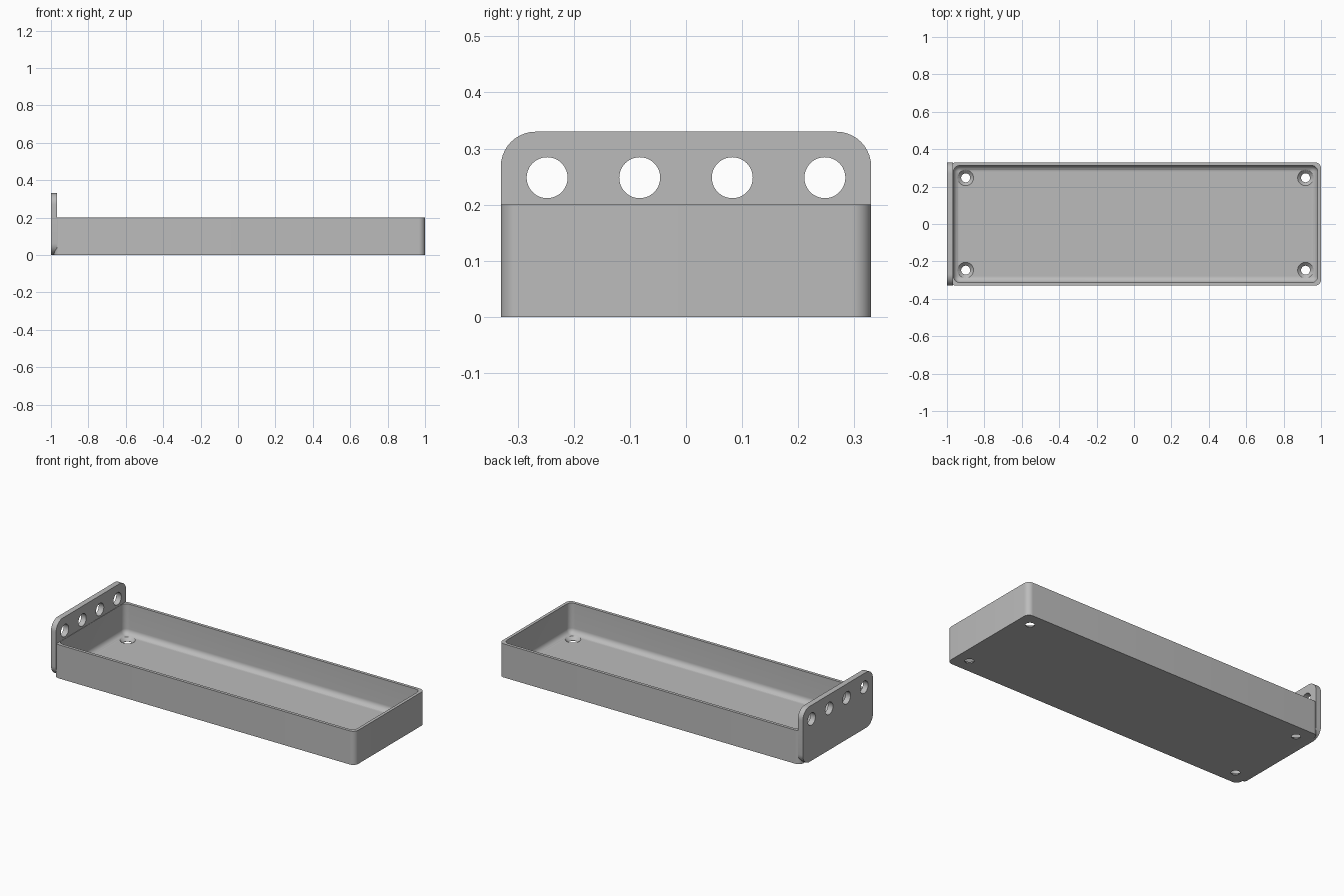
import bpy, bmesh, math
from mathutils import Matrix, Vector

cube = bpy.data.objects.get("Cube")
if cube:
    bpy.data.objects.remove(cube, do_unlink=True)

# Overall sizes
HALF_W, TRAY_H, PLATE_H = 0.33, 0.2, 0.33
TRAY_L, TRAY_R = -0.983, 1.0
WALL, FLOOR, INSET = 0.018, 0.02, 0.083

grey = bpy.data.materials.new("plain grey")
grey.use_nodes = True
grey.diffuse_color = (0.5, 0.5, 0.5, 1)
grey.node_tree.nodes["Principled BSDF"].inputs["Base Color"].default_value = (0.5, 0.5, 0.5, 1)


def add_object(name, bm):
    bmesh.ops.recalc_face_normals(bm, faces=bm.faces)
    mesh = bpy.data.meshes.new(name)
    bm.to_mesh(mesh)
    bm.free()
    mesh.materials.append(grey)
    ob = bpy.data.objects.new(name, mesh)
    bpy.context.collection.objects.link(ob)
    return ob


def rounded_box(name, lo, hi, radius, choose):
    """Box between two corners; edges picked by choose(direction, middle) are rounded."""
    lo, hi = Vector(lo), Vector(hi)
    bm = bmesh.new()
    bmesh.ops.create_cube(bm, size=1)
    for v in bm.verts:
        v.co = (lo + hi) / 2 + v.co * (hi - lo)
    edges = [e for e in bm.edges
             if choose((e.verts[1].co - e.verts[0].co).normalized(),
                       (e.verts[0].co + e.verts[1].co) / 2)]
    bmesh.ops.bevel(bm, geom=edges, offset=radius, segments=10, profile=0.5,
                    affect='EDGES', clamp_overlap=True)
    return add_object(name, bm)


def cone(name, r1, r2, depth, place):
    bm = bmesh.new()
    bmesh.ops.create_cone(bm, cap_ends=True, segments=48, radius1=r1, radius2=r2,
                          depth=depth, matrix=place)
    return add_object(name, bm)


def carve(target, cutters):
    for c in cutters:
        c.hide_render = True
        mod = target.modifiers.new("cut", 'BOOLEAN')
        mod.operation, mod.solver, mod.object = 'DIFFERENCE', 'EXACT', c
    deps = bpy.context.evaluated_depsgraph_get()
    mesh = bpy.data.meshes.new_from_object(target.evaluated_get(deps))
    target.modifiers.clear()
    target.data = mesh
    for c in cutters:
        bpy.data.objects.remove(c, do_unlink=True)


def smooth(ob):
    bpy.ops.object.select_all(action='DESELECT')
    ob.select_set(True)
    bpy.context.view_layer.objects.active = ob
    bpy.ops.object.shade_smooth_by_angle(angle=math.radians(30))


# Tray: box with rounded upright corners
tray = rounded_box("tray", (TRAY_L, -HALF_W, 0), (TRAY_R, HALF_W, TRAY_H), 0.033,
                   lambda d, m: abs(d.z) > 0.9)

# Hollow with rounded corners and a filleted floor
cutters = [rounded_box("hollow_cutter",
                       (TRAY_L + WALL, -HALF_W + WALL, FLOOR),
                       (TRAY_R - WALL, HALF_W - WALL, TRAY_H + 0.1), 0.032,
                       lambda d, m: abs(d.z) > 0.9 or m.z < FLOOR + 0.01)]

# Countersunk screw holes through the floor
for x in (TRAY_L + INSET, TRAY_R - INSET):
    for y in (-HALF_W + INSET, HALF_W - INSET):
        cutters.append(cone("screw_cutter", 0.024, 0.024, 0.1,
                            Matrix.Translation((x, y, 0))))
        cutters.append(cone("sink_cutter", 0.024, 0.044, 0.02,
                            Matrix.Translation((x, y, FLOOR - 0.008))))
carve(tray, cutters)
smooth(tray)

# End plate with four rounded corners and a row of holes
plate = rounded_box("end_plate", (-1, -HALF_W, 0), (-0.967, HALF_W, PLATE_H), 0.062,
                    lambda d, m: abs(d.x) > 0.9)
carve(plate, [cone("hole_cutter", 0.0365, 0.0365, 0.2,
                   Matrix.Translation((-0.98, (i - 1.5) * 0.165, 0.248))
                   @ Matrix.Rotation(math.pi / 2, 4, 'Y'))
              for i in range(4)])
smooth(plate)
